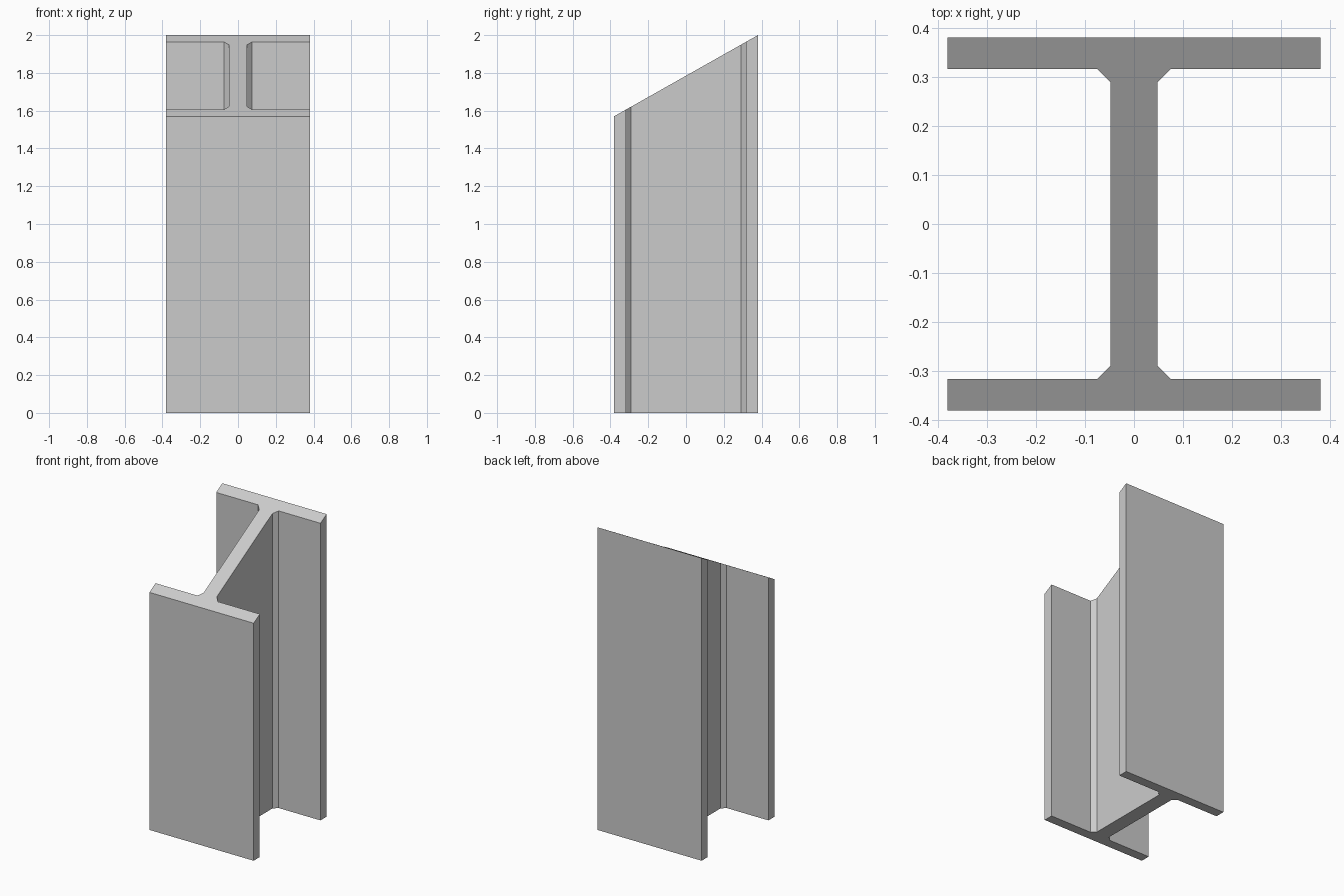
import bpy, bmesh

if "Cube" in bpy.data.objects:
    bpy.data.objects.remove(bpy.data.objects["Cube"])

HALF = 0.381                    # half width and half depth of the beam
LOW, HIGH = 1.57, 2.0           # top height at the front and back flange

# Quarter profile of the I section (x, y), mirrored into all four quadrants
quarter = [(HALF, HALF), (HALF, 0.317), (0.075, 0.317), (0.048, 0.29)]
right = quarter + [(x, -y) for x, y in reversed(quarter)]
profile = right + [(-x, y) for x, y in reversed(right)]
profile.reverse()               # counter-clockwise from above

# Extrude the section, then slope the top as a mitre cut
bm = bmesh.new()
base = bm.faces.new([bm.verts.new((x, y, 0)) for x, y in profile])
result = bmesh.ops.extrude_face_region(bm, geom=[base], use_keep_orig=True)
for v in (g for g in result["geom"] if isinstance(g, bmesh.types.BMVert)):
    v.co.z = LOW + (HIGH - LOW) * (v.co.y + HALF) / (2 * HALF)
bmesh.ops.recalc_face_normals(bm, faces=bm.faces)

mesh = bpy.data.meshes.new("mitred_i_beam")
bm.to_mesh(mesh)
bm.free()
beam = bpy.data.objects.new("mitred_i_beam", mesh)
bpy.context.collection.objects.link(beam)
